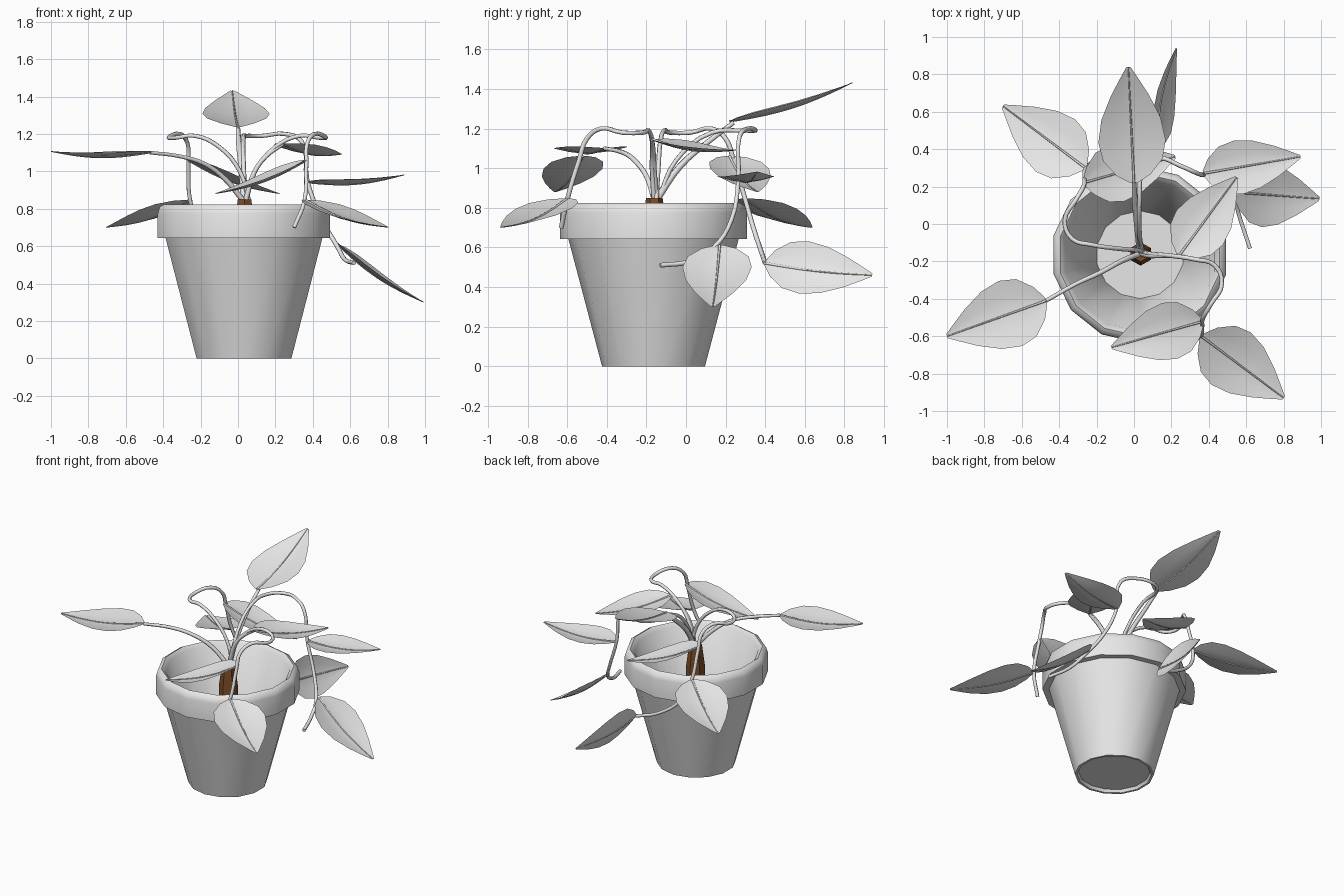
import bpy, bmesh, math
from mathutils import Vector

if "Cube" in bpy.data.objects:
    bpy.data.objects.remove(bpy.data.objects["Cube"], do_unlink=True)


def material(name, rgb):
    m = bpy.data.materials.new(name)
    m.use_nodes = True
    m.diffuse_color = (*rgb, 1)
    m.node_tree.nodes["Principled BSDF"].inputs["Base Color"].default_value = (*rgb, 1)
    return m


PALE = material("pale_grey", (0.8, 0.8, 0.8))
BROWN = material("bark_brown", (0.2, 0.07, 0.02))
V = Vector


def finish(name, bm, mat, angle):
    me = bpy.data.meshes.new(name)
    bm.to_mesh(me)
    bm.free()
    ob = bpy.data.objects.new(name, me)
    bpy.context.collection.objects.link(ob)
    me.materials.append(mat)
    bpy.ops.object.select_all(action='DESELECT')
    ob.select_set(True)
    bpy.context.view_layer.objects.active = ob
    bpy.ops.object.shade_smooth_by_angle(angle=math.radians(angle))
    return ob


def lathe(name, profile, sides, centre, mat, angle):
    """Spin a radius/height profile around a vertical axis."""
    bm = bmesh.new()
    vs = [bm.verts.new((0, r, z)) for r, z in profile]
    es = [bm.edges.new(p) for p in zip(vs, vs[1:])]
    bmesh.ops.spin(bm, geom=vs + es, cent=(0, 0, 0), axis=(0, 0, 1),
                   angle=math.tau, steps=sides)
    bmesh.ops.remove_doubles(bm, verts=bm.verts, dist=0.0005)
    bmesh.ops.recalc_face_normals(bm, faces=bm.faces)
    ob = finish(name, bm, mat, angle)
    ob.location = (*centre, 0)


def stem(name, points, radius=0.012, taper=1.0):
    """Thin tube through the points."""
    cu = bpy.data.curves.new(name, 'CURVE')
    cu.dimensions = '3D'
    cu.bevel_depth = radius
    cu.bevel_resolution = 1
    cu.resolution_u = 4
    cu.use_fill_caps = True
    sp = cu.splines.new('BEZIER')
    sp.bezier_points.add(len(points) - 1)
    for i, (bp, p) in enumerate(zip(sp.bezier_points, points)):
        bp.co = p
        bp.handle_left_type = bp.handle_right_type = 'AUTO'
        bp.radius = 1 + (taper - 1) * i / (len(points) - 1)
    cu.materials.append(PALE)
    bpy.context.collection.objects.link(bpy.data.objects.new(name, cu))


OUTLINE = [(0, .1), (.07, .5), (.2, .88), (.36, 1), (.55, .88),
           (.75, .57), (.9, .27), (1, .06)]


def leaf(name, base, tip, width, up=(0, 0, 1), sag=0.03, fold=0.03):
    """Pointed blade with a shallow fold, drooping middle and a raised midrib."""
    base, tip = V(base), V(tip)
    axis = tip - base
    side = V(up).cross(axis).normalized()
    normal = axis.cross(side).normalized()
    bm = bmesh.new()
    rows, rib = [], []
    for t, w in OUTLINE:
        mid = base + axis * t - normal * sag * math.sin(math.pi * t)
        rib.append(mid + normal * 0.002)
        rows.append([bm.verts.new(mid + side * s * w * width / 2
                                  + normal * fold * w * abs(s) ** 1.5)
                     for s in (-1, -.5, 0, .5, 1)])
    for a, b in zip(rows, rows[1:]):
        for i in range(4):
            bm.faces.new((a[i], b[i], b[i + 1], a[i + 1]))
    bmesh.ops.recalc_face_normals(bm, faces=bm.faces)
    bm.normal_update()
    if sum((f.normal.dot(normal) for f in bm.faces)) < 0:
        bmesh.ops.reverse_faces(bm, faces=bm.faces)
    finish(name, bm, PALE, 60)
    stem(name + "_midrib", rib, 0.007, 0.4)


# Pot with thick collar, and the woody trunk inside it
POT = (0.032, -0.164)
lathe("pot", [(0, .02), (.235, .02), (.245, 0), (.26, 0), (.43, .643), (.473, .643),
              (.473, .775), (.462, .81), (.437, .824), (.41, .80), (.235, .05), (0, .05)],
      14, POT, PALE, 50)
lathe("trunk", [(0, .05), (.06, .05), (.063, .69), (.042, .85), (0, .85)],
      6, (0.035, -0.16), BROWN, 20)


def opposite(p):
    """Half turn around the trunk."""
    return (0.1 - p[0], -0.3 - p[1], p[2])


# Front and back arching stems, each with an upper and a lower leaf
arch = [(.04, -.15, .84), (.09, -.16, 1.0), (.2, -.17, 1.13), (.33, -.19, 1.19),
        (.43, -.22, 1.18), (.47, -.32, 1.18), (.41, -.43, 1.2), (.37, -.5, 1.15),
        (.365, -.54, 1.04), (.355, -.6, .84)]
upper = [(.37, -.52, 1.06), (-.12, -.66, .88)]
lower = [(.36, -.6, .845), (.8, -.93, .70)]
stem("front_arching_stem", arch + [(.3, -.63, .7)])
stem("back_arching_stem", [opposite(p) for p in arch]
     + [(-.2, .34, .7), (-.05, .38, .58), (.12, .4, .52)])
for label, turn in (("front", tuple), ("back", opposite)):
    leaf(label + "_upper_leaf", *map(turn, upper), 0.31)
    leaf(label + "_lower_leaf", *map(turn, lower), 0.35)
leaf("back_hanging_leaf", (.12, .4, .52), (.225, .94, .46), 0.29, up=(.9, -.15, .4))

# Left arching stem
stem("left_arching_stem", [(.04, -.14, .84), (.03, -.05, 1.04), (.03, .13, 1.18),
                           (.05, .29, 1.19), (.13, .35, 1.19), (.25, .31, 1.2),
                           (.34, .27, 1.16), (.37, .265, .95), (.45, .23, .74),
                           (.53, .14, .6), (.57, .02, .53), (.62, -.13, .51)])
leaf("left_upper_leaf", (.37, .27, .94), (.89, .36, .98), 0.29)
leaf("left_lower_leaf", (.53, .17, .61), (.99, .135, .30), 0.35)

# Three upright stems, each ending in one leaf
stem("right_stem", [(.03, -.16, .84), (-.07, -.2, .96), (-.18, -.26, 1.04),
                    (-.31, -.32, 1.08), (-.47, -.41, 1.1)], 0.015, 0.7)
leaf("right_leaf", (-.47, -.41, 1.1), (-1.0, -.6, 1.105), 0.37)
stem("tall_stem", [(.035, -.15, .84), (.02, -.03, 1.01), (.005, .12, 1.14),
                   (0, .24, 1.23)], 0.02, 0.6)
leaf("tall_leaf", (0, .22, 1.235), (-.03, .84, 1.43), 0.36)
stem("short_stem", [(.04, -.16, .84), (.09, -.17, 1.0), (.15, -.17, 1.08),
                    (.24, -.17, 1.145)], 0.015, 0.7)
leaf("short_leaf", (.24, -.17, 1.145), (.55, .25, 1.09), 0.31)
